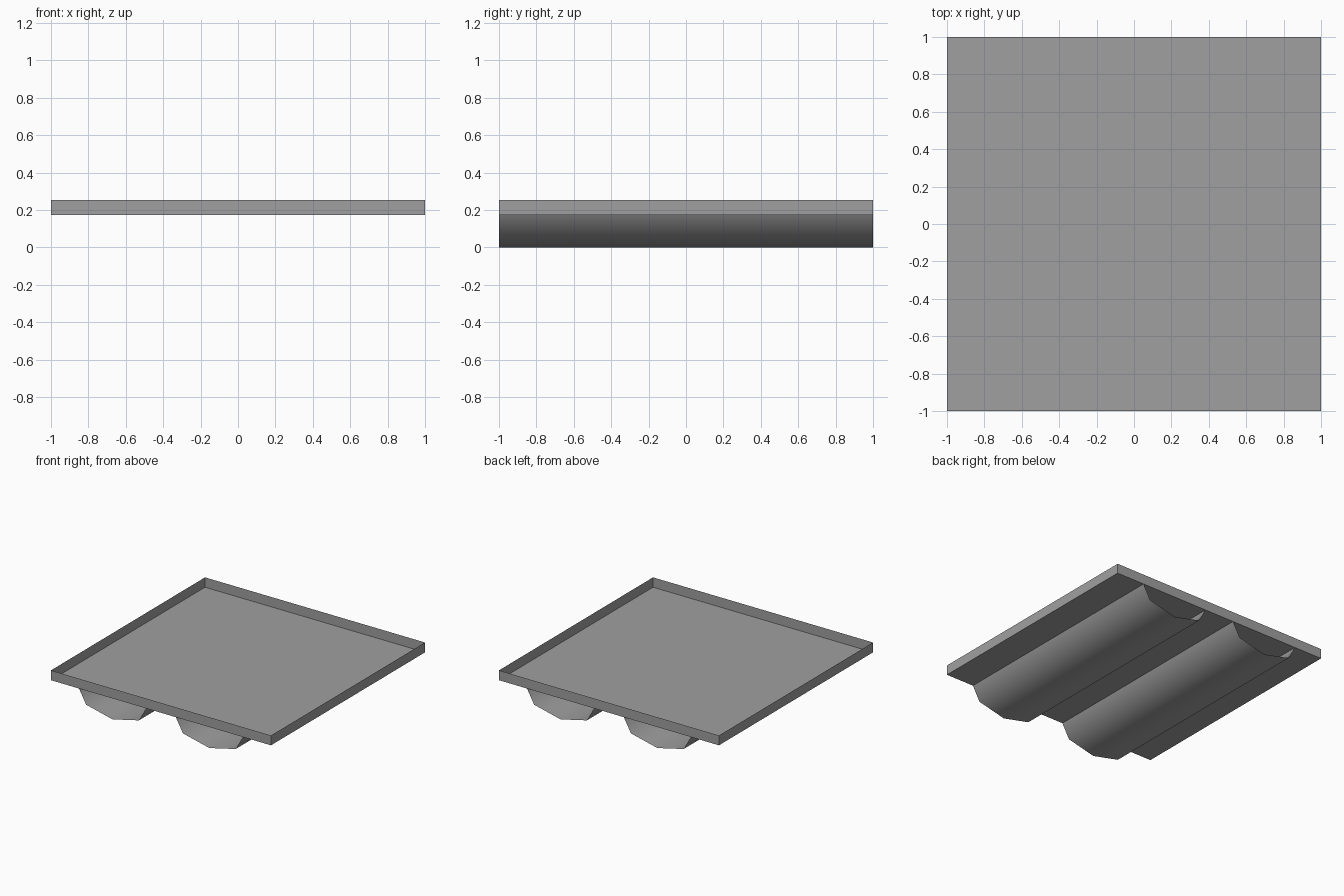
import bpy
import bmesh

cube = bpy.data.objects.get("Cube")
if cube:
    bpy.data.objects.remove(cube)

FLOOR, TOP = 0.172, 0.253

grey = bpy.data.materials.new("plain grey")
grey.use_nodes = True
colour = (0.35, 0.35, 0.35, 1)
grey.diffuse_color = colour
grey.node_tree.nodes["Principled BSDF"].inputs["Base Color"].default_value = colour


def add_object(name, bm, smooth=False):
    mesh = bpy.data.meshes.new(name)
    bm.to_mesh(mesh)
    bm.free()
    mesh.materials.append(grey)
    for face in mesh.polygons:
        face.use_smooth = smooth
    obj = bpy.data.objects.new(name, mesh)
    bpy.context.collection.objects.link(obj)
    return obj


# Open tray: thin floor with a thin upright rim
bm = bmesh.new()
corners = [bm.verts.new((x, y, FLOOR)) for x, y in ((-1, -1), (1, -1), (1, 1), (-1, 1))]
bm.faces.new(corners)
rim = bmesh.ops.extrude_edge_only(bm, edges=bm.edges[:])["geom"]
rim_verts = [v for v in rim if isinstance(v, bmesh.types.BMVert)]
bmesh.ops.translate(bm, verts=rim_verts, vec=(0, 0, TOP - FLOOR))
for face in bm.faces:
    face.normal_update()
    # Rim faces point outwards, the floor points up
    if face.normal.dot(face.calc_center_median()) < 0:
        face.normal_flip()
add_object("tray", bm)

# Two open-ended rounded runners along the underside
PROFILE = [(-0.305, FLOOR), (-0.24, 0.056), (0, 0), (0.24, 0.056), (0.305, FLOOR)]
for name, centre in (("right_runner", -0.44), ("left_runner", 0.44)):
    bm = bmesh.new()
    front = [bm.verts.new((centre + x, -1, z)) for x, z in PROFILE]
    back = [bm.verts.new((centre + x, 1, z)) for x, z in PROFILE]
    for i in range(len(PROFILE) - 1):
        face = bm.faces.new((front[i], back[i], back[i + 1], front[i + 1]))
        face.normal_update()
        if face.normal.z > 0:
            face.normal_flip()
    add_object(name, bm, smooth=True)
